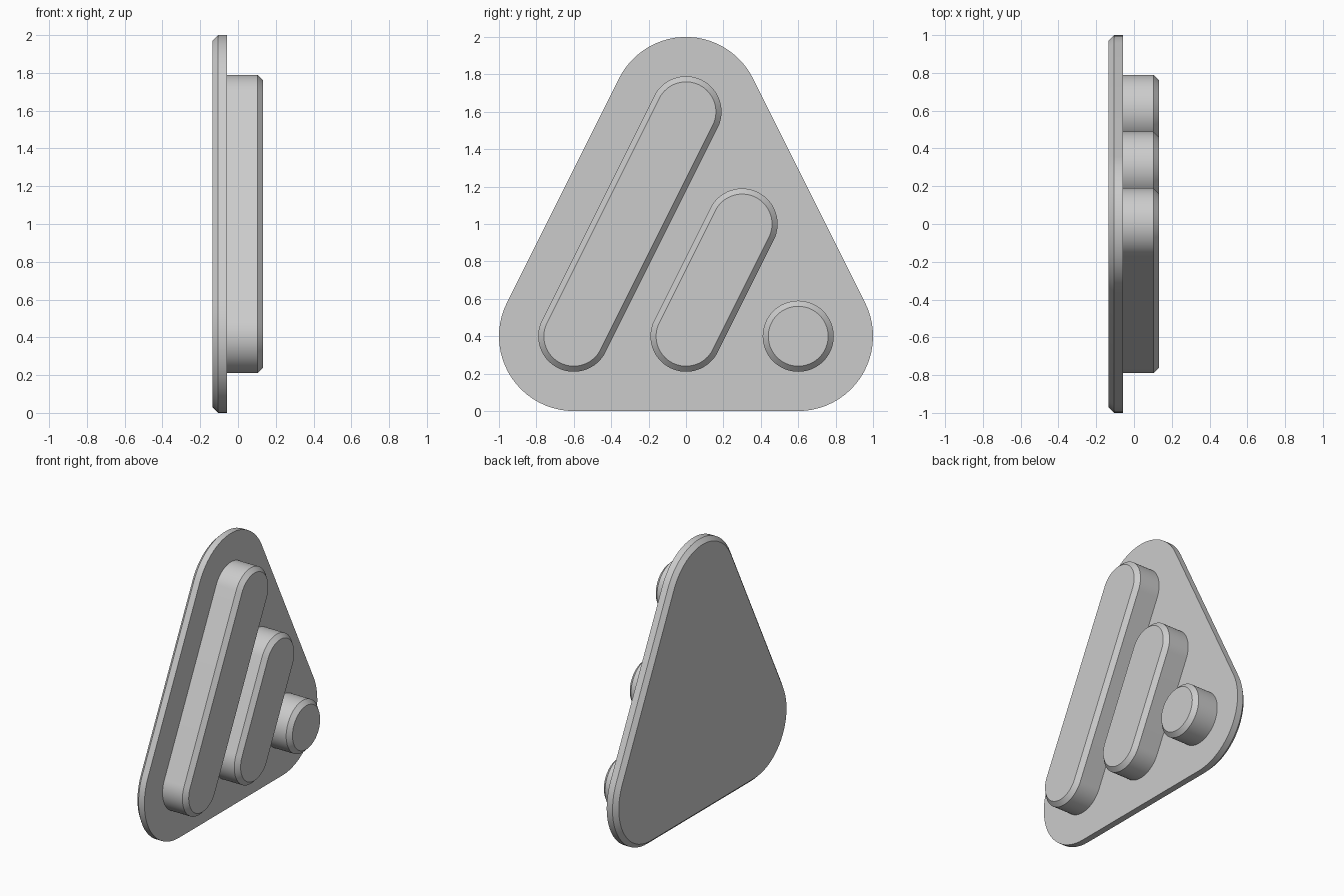
import bpy, math
from mathutils import Vector

cube = bpy.data.objects.get("Cube")
if cube:
    bpy.data.objects.remove(cube, do_unlink=True)

grey = bpy.data.materials.new("light grey")
grey.use_nodes = True
colour = (0.6, 0.6, 0.6, 1)
grey.diffuse_color = colour
grey.node_tree.nodes["Principled BSDF"].inputs["Base Color"].default_value = colour

CHAMFER = 0.03


def rounded_outline(centres, radius, steps=64):
    """Counter-clockwise (y, z) outline around discs at the given centres."""
    pts = [Vector(c) for c in centres]
    n = len(pts)
    if n == 1:
        turns = [2 * math.pi * i / steps for i in range(steps)]
        return [pts[0] + radius * Vector((math.cos(t), math.sin(t))) for t in turns]
    outline = []
    for i, p in enumerate(pts):
        d_in, d_out = p - pts[i - 1], pts[(i + 1) % n] - p
        start = math.atan2(-d_in.x, d_in.y)
        sweep = (math.atan2(-d_out.x, d_out.y) - start) % (2 * math.pi)
        arc = max(2, round(steps * sweep / (2 * math.pi)))
        for k in range(arc + 1):
            t = start + sweep * k / arc
            outline.append(p + radius * Vector((math.cos(t), math.sin(t))))
    return outline


def slab(name, centres, radius, sections):
    """Loft the outline along x through (x, inset) sections and cap both ends."""
    verts, faces = [], []
    for x, inset in sections:
        ring = rounded_outline(centres, radius - inset)
        n = len(ring)
        verts += [(x, p.x, p.y) for p in ring]
    for s in range(len(sections) - 1):
        for i in range(n):
            j = (i + 1) % n
            a, b = s * n, (s + 1) * n
            faces.append((a + i, a + j, b + j, b + i))
    faces.append(tuple(reversed(range(n))))
    faces.append(tuple(range(len(verts) - n, len(verts))))
    mesh = bpy.data.meshes.new(name)
    mesh.from_pydata(verts, [], faces)
    mesh.materials.append(grey)
    obj = bpy.data.objects.new(name, mesh)
    bpy.context.collection.objects.link(obj)
    bpy.ops.object.select_all(action='DESELECT')
    obj.select_set(True)
    bpy.context.view_layer.objects.active = obj
    bpy.ops.object.shade_smooth_by_angle(angle=math.radians(30))
    return obj


BACK, PLATE_FRONT, FRONT = -0.135, -0.058, 0.133

# Rounded triangular back plate, chamfered around its rear edge
slab("back_plate", [(-0.6, 0.4), (0.6, 0.4), (0, 1.6)], 0.4,
     [(BACK, CHAMFER), (BACK + CHAMFER, 0), (PLATE_FRONT, 0)])

# Raised bars and round stud, chamfered around their outer edge
raised = {
    "long_bar": [(-0.6, 0.4), (0, 1.6)],
    "short_bar": [(0, 0.4), (0.3, 1.0)],
    "round_stud": [(0.6, 0.4)],
}
for name, centres in raised.items():
    slab(name, centres, 0.19,
         [(PLATE_FRONT - 0.01, 0), (FRONT - CHAMFER, 0), (FRONT, CHAMFER)])
